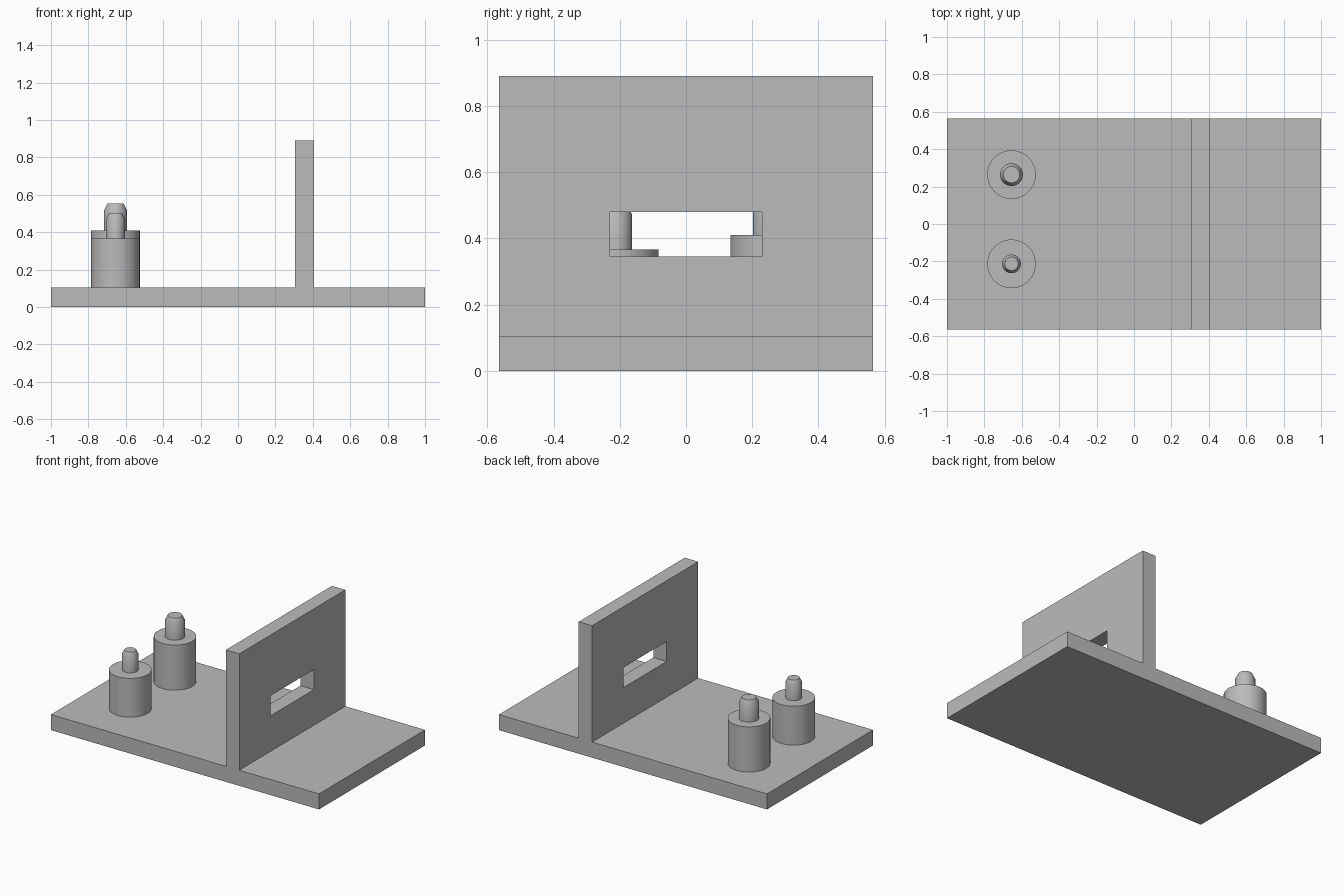
import bpy
import bmesh
from math import cos, sin, tau

cube = bpy.data.objects.get("Cube")
if cube:
    bpy.data.objects.remove(cube, do_unlink=True)

GREY = (0.5, 0.5, 0.5, 1)
grey = bpy.data.materials.new("plain grey")
grey.use_nodes = True
grey.diffuse_color = GREY
grey.node_tree.nodes["Principled BSDF"].inputs["Base Color"].default_value = GREY

HALF_DEPTH = 0.565
BASE_TOP = 0.105
WALL_LEFT, WALL_RIGHT, WALL_TOP = 0.305, 0.405, 0.89


def finish(bm, name):
    bmesh.ops.recalc_face_normals(bm, faces=bm.faces)
    mesh = bpy.data.meshes.new(name)
    bm.to_mesh(mesh)
    bm.free()
    mesh.materials.append(grey)
    obj = bpy.data.objects.new(name, mesh)
    bpy.context.collection.objects.link(obj)
    return obj


def extruded(name, profile, half_depth):
    """Extrude an x-z outline symmetrically along y."""
    bm = bmesh.new()
    face = bm.faces.new([bm.verts.new((x, -half_depth, z)) for x, z in profile])
    moved = bmesh.ops.extrude_face_region(bm, geom=[face])["geom"]
    verts = [v for v in moved if isinstance(v, bmesh.types.BMVert)]
    bmesh.ops.translate(bm, verts=verts, vec=(0, 2 * half_depth, 0))
    return finish(bm, name)


def turned(name, x, y, profile, sides=48):
    """Capped solid of revolution from (radius, z) pairs."""
    bm = bmesh.new()
    rings = [[bm.verts.new((x + r * cos(tau * i / sides), y + r * sin(tau * i / sides), z))
              for i in range(sides)] for r, z in profile]
    for low, high in zip(rings, rings[1:]):
        for i in range(sides):
            j = (i + 1) % sides
            bm.faces.new((low[i], low[j], high[j], high[i]))
    bm.faces.new(rings[0])
    bm.faces.new(rings[-1])
    obj = finish(bm, name)
    bpy.ops.object.select_all(action="DESELECT")
    obj.select_set(True)
    bpy.context.view_layer.objects.active = obj
    bpy.ops.object.shade_smooth_by_angle(angle=0.5)


# Base plate and upright wall in one piece
bracket = extruded("base_and_wall", [
    (-1, 0), (1, 0), (1, BASE_TOP), (WALL_RIGHT, BASE_TOP), (WALL_RIGHT, WALL_TOP),
    (WALL_LEFT, WALL_TOP), (WALL_LEFT, BASE_TOP), (-1, BASE_TOP)], HALF_DEPTH)

# Rectangular slot through the wall
cutter = extruded("slot_cutter", [(0.2, 0.345), (0.5, 0.345), (0.5, 0.48), (0.2, 0.48)], 0.23)
slot = bracket.modifiers.new("slot", "BOOLEAN")
slot.operation = "DIFFERENCE"
slot.solver = "EXACT"
slot.object = cutter
bpy.context.view_layer.objects.active = bracket
bpy.ops.object.modifier_apply(modifier=slot.name)
bpy.data.objects.remove(cutter, do_unlink=True)

# Stepped posts with chamfered pins: shoulder height, pin radius, pin top
for name, y, shoulder, pin, top in (("front_post", -0.213, 0.367, 0.05, 0.5),
                                    ("back_post", 0.264, 0.41, 0.061, 0.552)):
    chamfer = pin * 0.28
    turned(name, -0.655, y, [(0.13, BASE_TOP), (0.13, shoulder), (pin, shoulder),
                             (pin, top - 2 * chamfer), (pin - chamfer, top)])
